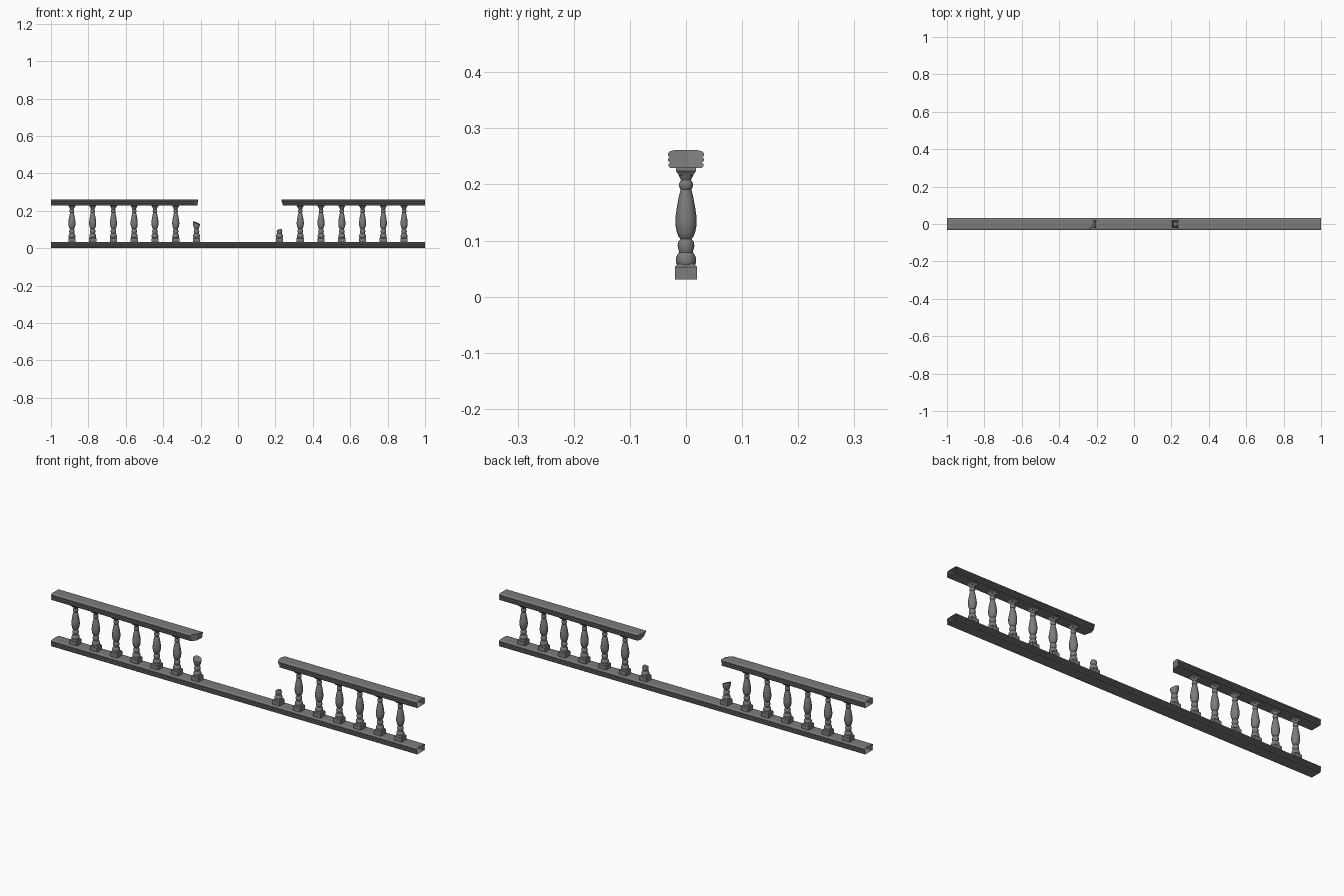
import bpy, bmesh, math
from mathutils import Vector

if "Cube" in bpy.data.objects:
    bpy.data.objects.remove(bpy.data.objects["Cube"])

stone = bpy.data.materials.new("grey stone")
stone.diffuse_color = (0.2, 0.2, 0.2, 1)
stone.use_nodes = True
stone.node_tree.nodes["Principled BSDF"].inputs["Base Color"].default_value = stone.diffuse_color

def finish(bm, name, smooth=True):
    me = bpy.data.meshes.new(name)
    bm.to_mesh(me)
    bm.free()
    ob = bpy.data.objects.new(name, me)
    bpy.context.collection.objects.link(ob)
    me.materials.append(stone)
    if smooth:
        bpy.ops.object.select_all(action='DESELECT')
        ob.select_set(True)
        bpy.context.view_layer.objects.active = ob
        bpy.ops.object.shade_smooth_by_angle(angle=math.radians(35))
    return ob

def bridge(bm, rings):
    n = len(rings[0])
    for a, b in zip(rings, rings[1:]):
        for i in range(n):
            j = (i + 1) % n
            bm.faces.new((a[i], a[j], b[j], b[i]))

# Half cross-section of a moulded rail: (half width, height)
RAIL = [(0.028, 0), (0.031, 0.003), (0.031, 0.008), (0.028, 0.010), (0.032, 0.013),
        (0.032, 0.017), (0.029, 0.019), (0.032, 0.022), (0.032, 0.027),
        (0.029, 0.030), (0.021, 0.032)]

def rail(name, z, x0, x1, cuts=()):
    """Moulded tube, open at the outer ends; cuts are broken end planes."""
    bm = bmesh.new()
    outline = [(w, h) for w, h in RAIL] + [(-w, h) for w, h in reversed(RAIL)]
    bridge(bm, [[bm.verts.new((x, y, z + h)) for y, h in outline] for x in (x0, x1)])
    bmesh.ops.recalc_face_normals(bm, faces=bm.faces)
    if sum(f.normal.z * (f.calc_center_median().z - z - 0.016) for f in bm.faces) < 0:
        bmesh.ops.reverse_faces(bm, faces=bm.faces[:])
    for co, no in cuts:
        cut(bm, co, no)
    return finish(bm, name, False)

def cut(bm, co, no):
    """Slice off the side the normal points to and cap the break."""
    r = bmesh.ops.bisect_plane(bm, geom=bm.verts[:] + bm.edges[:] + bm.faces[:],
                               plane_co=co, plane_no=no, clear_outer=True)
    edges = [e for e in r["geom_cut"] if isinstance(e, bmesh.types.BMEdge)]
    new = bmesh.ops.contextual_create(bm, geom=edges)["faces"]
    for f in new:
        f.normal_update()
        if f.normal.dot(Vector(no)) < 0:
            f.normal_flip()

# Turned shaft: (radius, height)
SHAFT = [(0.016, 0.056), (0.018, 0.061), (0.018, 0.068), (0.016, 0.074), (0.012, 0.079),
         (0.0135, 0.084), (0.0150, 0.091), (0.0135, 0.098), (0.010, 0.103),
         (0.013, 0.106), (0.0165, 0.115), (0.0190, 0.128), (0.0190, 0.140),
         (0.0165, 0.158), (0.0135, 0.175), (0.0095, 0.191), (0.0115, 0.194),
         (0.0125, 0.199), (0.0115, 0.204), (0.009, 0.208), (0.011, 0.212), (0.015, 0.221)]

def square_block(bm, x, levels):
    rings = [[bm.verts.new((x + sx * w, sy * w, z))
              for sx, sy in ((-1, -1), (1, -1), (1, 1), (-1, 1))] for w, z in levels]
    bridge(bm, rings)
    bm.faces.new(rings[0][::-1])
    bm.faces.new(rings[-1])

def baluster(name, x, break_plane=None):
    bm = bmesh.new()
    n = 16
    rings = [[bm.verts.new((x + r * math.cos(math.tau * i / n), r * math.sin(math.tau * i / n), z))
              for i in range(n)] for r, z in SHAFT]
    bridge(bm, rings)
    if break_plane:
        cut(bm, *break_plane)
    else:
        # square capital
        square_block(bm, x, [(0.012, 0.216), (0.018, 0.224), (0.018, 0.231)])
    # square plinth
    square_block(bm, x, [(0.0195, 0.031), (0.0195, 0.053), (0.015, 0.058)])
    return finish(bm, name)

# Rails
rail("bottom_rail", 0.0, -1, 1)
rail("top_rail_left", 0.229, -1, -0.15,
     [((-0.216, 0, 0.261), (1, -0.75, 0.0)), ((-0.216, 0, 0.261), (1, -0.1, -0.15))])
rail("top_rail_right", 0.229, 0.15, 1,
     [((0.231, 0, 0.261), (-1, -0.25, -0.35)), ((0.231, 0, 0.261), (-1, 0.3, -0.2))])

# Balusters, the innermost pair snapped off
step = 0.111
for i in range(3, 9):
    baluster(f"baluster_left_{i - 2}", -i * step)
    baluster(f"baluster_right_{i - 2}", i * step)
baluster("broken_baluster_left", -2 * step, ((-2 * step, 0, 0.136), (0.4, -0.15, 1)))
baluster("broken_baluster_right", 2 * step, ((2 * step, 0, 0.100), (-0.3, -0.1, 1)))
